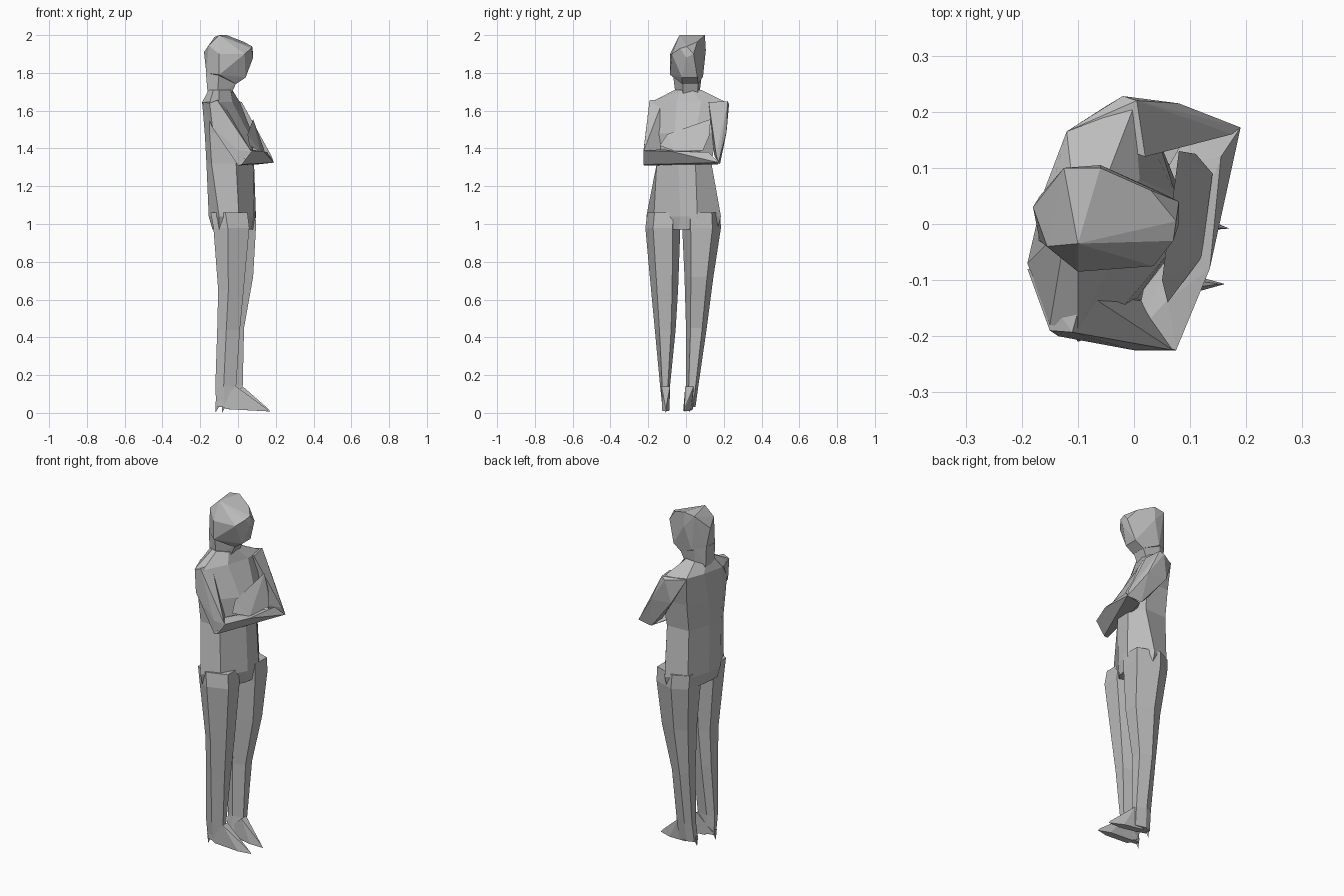
import bpy
import bmesh

if "Cube" in bpy.data.objects:
    bpy.data.objects.remove(bpy.data.objects["Cube"], do_unlink=True)

GREY = (0.5, 0.5, 0.5, 1.0)
grey = bpy.data.materials.new("matte grey")
grey.diffuse_color = GREY
grey.use_nodes = True
grey.node_tree.nodes["Principled BSDF"].inputs["Base Color"].default_value = GREY


def finish(name, bm):
    bmesh.ops.recalc_face_normals(bm, faces=bm.faces[:])
    mesh = bpy.data.meshes.new(name)
    bm.to_mesh(mesh)
    bm.free()
    mesh.materials.append(grey)
    obj = bpy.data.objects.new(name, mesh)
    bpy.context.collection.objects.link(obj)
    return obj


def hull(name, points):
    """Faceted solid wrapped around a few corner points."""
    bm = bmesh.new()
    for p in points:
        bm.verts.new(p)
    res = bmesh.ops.convex_hull(bm, input=bm.verts[:])
    loose = {e for e in res["geom_interior"] + res["geom_unused"]
             if isinstance(e, bmesh.types.BMVert)}
    bmesh.ops.delete(bm, geom=list(loose), context="VERTS")
    bmesh.ops.dissolve_limit(bm, angle_limit=0.06, verts=bm.verts[:], edges=bm.edges[:])
    return finish(name, bm)


def loft(name, rings):
    """Skin through rings, each (z, [(x, y), ...])."""
    bm = bmesh.new()
    loops = [[bm.verts.new((x, y, z)) for x, y in pts] for z, pts in rings]
    n = len(loops[0])
    for a, b in zip(loops, loops[1:]):
        for i in range(n):
            j = (i + 1) % n
            bm.faces.new((a[i], a[j], b[j], b[i]))
    bm.faces.new(loops[0][::-1])
    bm.faces.new(loops[-1])
    return finish(name, bm)


def leg_ring(z, x0, x1, y0, y1):
    """Six-sided leg section: narrow back and front, widest in the middle."""
    xm, w = x0 * 0.6 + x1 * 0.4, y1 - y0
    a, b = y0 + 0.22 * w, y1 - 0.22 * w
    return z, [(x0, a), (xm, y0), (x1, a), (x1, b), (xm, y1), (x0, b)]


# Torso from hips to the base of the neck, left shoulder turned forward
loft("torso", [
    (0.97, [(-0.135, -0.10), (-0.10, -0.19), (-0.01, -0.15), (0.07, -0.04),
            (0.085, 0.06), (0.01, 0.165), (-0.10, 0.13), (-0.13, 0.0)]),
    (1.04, [(-0.155, -0.10), (-0.10, -0.21), (0.005, -0.17), (0.085, -0.03),
            (0.095, 0.06), (0.01, 0.185), (-0.11, 0.14), (-0.15, 0.0)]),
    (1.32, [(-0.167, -0.09), (-0.14, -0.15), (-0.01, -0.155), (0.08, -0.04),
            (0.085, 0.05), (0.03, 0.135), (-0.11, 0.13), (-0.155, 0.0)]),
    (1.48, [(-0.176, -0.09), (-0.15, -0.16), (-0.03, -0.16), (0.055, -0.06),
            (0.075, 0.05), (0.04, 0.16), (-0.11, 0.15), (-0.165, 0.02)]),
    (1.645, [(-0.19, -0.07), (-0.15, -0.18), (-0.10, -0.185), (-0.03, -0.05),
             (0.01, 0.08), (0.0, 0.21), (-0.12, 0.165), (-0.16, 0.06)]),
    (1.71, [(-0.155, -0.035), (-0.13, -0.06), (-0.10, -0.06), (-0.04, -0.03),
            (-0.03, 0.03), (-0.05, 0.08), (-0.11, 0.075), (-0.155, 0.03)]),
])

# Neck and head
hull("neck", [
    (-0.16, -0.035, 1.68), (-0.11, -0.055, 1.68), (-0.05, -0.015, 1.655),
    (-0.05, 0.06, 1.655), (-0.11, 0.07, 1.68), (-0.16, 0.045, 1.68),
    (-0.17, -0.03, 1.80), (-0.10, -0.07, 1.80), (-0.01, -0.015, 1.745),
    (-0.01, 0.065, 1.745), (-0.11, 0.085, 1.80), (-0.168, 0.05, 1.80),
])
hull("head", [
    (-0.18, 0.03, 1.91), (-0.155, -0.04, 1.945), (-0.10, -0.035, 2.0),
    (-0.125, 0.10, 1.99), (-0.06, 0.10, 2.0), (0.03, 0.06, 1.965),
    (0.075, 0.005, 1.94), (0.07, -0.03, 1.93), (0.035, -0.075, 1.90),
    (0.08, 0.0, 1.88), (0.08, 0.04, 1.90), (0.04, -0.02, 1.775),
    (0.04, 0.06, 1.775), (-0.01, -0.02, 1.742), (-0.01, 0.065, 1.742),
    (-0.10, -0.085, 1.79), (-0.10, -0.085, 1.90), (-0.168, -0.03, 1.80),
    (-0.10, 0.09, 1.78), (-0.06, 0.105, 1.92), (-0.168, 0.05, 1.80),
])

# Upper arms, reaching forward to the elbows
hull("right_upper_arm", [
    (-0.19, -0.08, 1.645), (-0.15, -0.19, 1.64), (-0.11, -0.193, 1.655),
    (-0.09, -0.12, 1.66), (-0.135, -0.2, 1.51), (0.0, -0.222, 1.31),
    (0.0, -0.225, 1.39), (0.07, -0.225, 1.385), (0.03, -0.14, 1.33),
])
hull("left_upper_arm", [
    (-0.12, 0.165, 1.64), (-0.02, 0.228, 1.635), (0.005, 0.22, 1.65),
    (0.02, 0.12, 1.645), (-0.05, 0.21, 1.50), (0.08, 0.215, 1.49),
    (0.05, 0.15, 1.36), (0.10, 0.18, 1.315), (0.19, 0.172, 1.325),
    (0.175, 0.16, 1.365),
])

# Crossed forearms and the hand tucked on top
hull("crossed_forearms", [
    (0.0, -0.222, 1.31), (0.02, -0.225, 1.315), (0.075, -0.225, 1.388),
    (0.0, -0.2, 1.39), (0.06, -0.135, 1.395), (0.135, -0.08, 1.385),
    (0.155, 0.12, 1.38), (0.19, 0.172, 1.325), (0.10, 0.17, 1.315),
    (0.06, 0.10, 1.33),
])
hull("raised_hand", [
    (0.06, -0.14, 1.415), (0.05, -0.10, 1.475), (0.085, 0.05, 1.485),
    (0.09, 0.10, 1.51), (0.08, 0.13, 1.555), (0.11, 0.125, 1.47),
    (0.14, 0.09, 1.39), (0.12, -0.06, 1.385),
])

# Legs
loft("right_leg", [leg_ring(*r) for r in (
    (0.03, -0.115, -0.005, -0.125, -0.088),
    (0.14, -0.12, -0.01, -0.137, -0.085),
    (0.44, -0.11, 0.01, -0.165, -0.055),
    (0.65, -0.105, 0.03, -0.185, -0.042),
    (0.98, -0.13, 0.06, -0.215, -0.03),
    (1.06, -0.145, 0.05, -0.205, -0.03))])
loft("left_leg", [leg_ring(*r) for r in (
    (0.03, -0.08, 0.02, -0.012, 0.05),
    (0.14, -0.075, 0.025, 0.0, 0.065),
    (0.45, -0.08, 0.032, 0.0, 0.11),
    (0.72, -0.09, 0.08, -0.008, 0.145),
    (0.98, -0.115, 0.095, -0.02, 0.185),
    (1.06, -0.12, 0.093, -0.02, 0.18))])

# Pointed shoes with a thin heel
for side, heel, toe, y, toe_y in (("right", -0.12, 0.162, -0.107, -0.107),
                                  ("left", -0.085, 0.17, 0.018, -0.008)):
    hull(side + "_shoe", [(heel + 0.01, y + s * 0.018, 0.05) for s in (-1, 1)] +
         [(heel + 0.11, y + s * 0.022, 0.14) for s in (-1, 1)] +
         [(heel + 0.06, y + s * 0.02, 0.02) for s in (-1, 1)] +
         [(0.09, (y + toe_y) / 2 + s * 0.02, 0.012) for s in (-1, 1)] +
         [(toe, toe_y, 0.008), (toe - 0.01, toe_y, 0.022)])
    hull(side + "_heel", [(heel, y - 0.01, 0.06), (heel, y + 0.01, 0.06),
                          (heel + 0.03, y, 0.05), (heel, y, 0.0)])
